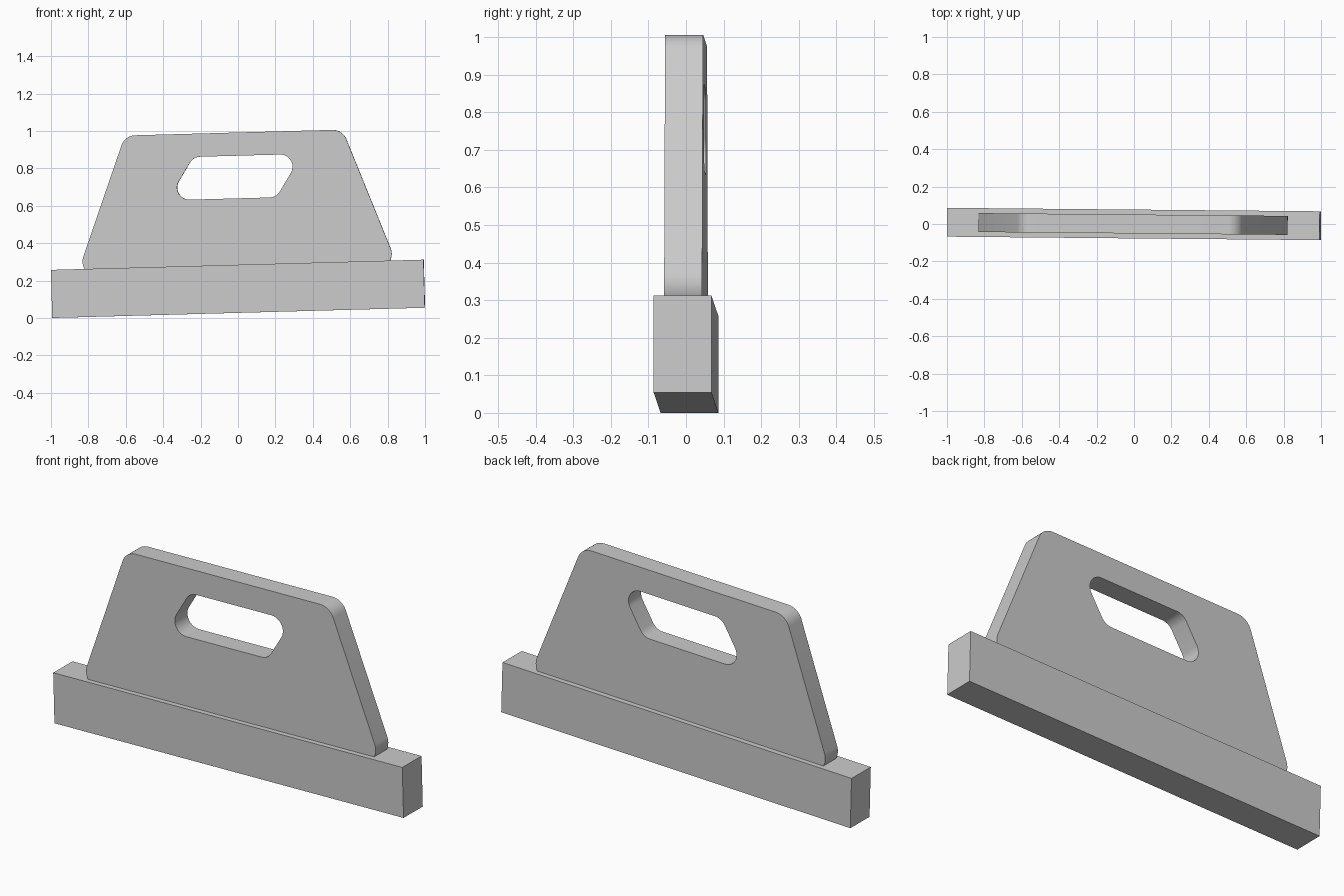
import bpy
from math import radians, pi, tan
from mathutils import Matrix, Vector

default = bpy.data.objects.get("Cube")
if default:
    bpy.data.objects.remove(default, do_unlink=True)

# One plain grey for the whole tool
grey = bpy.data.materials.new("plain grey")
grey.use_nodes = True
grey.diffuse_color = (0.6, 0.6, 0.6, 1)
grey.node_tree.nodes["Principled BSDF"].inputs["Base Color"].default_value = (0.6, 0.6, 0.6, 1)

# The tool rests with a slight tilt and turn
POSE = (Matrix.Translation((0.0035, 0, 0.0275))
        @ Matrix.Rotation(radians(-0.53), 4, "Z")
        @ Matrix.Rotation(radians(-1.57), 4, "Y"))

BAR_LENGTH, BAR_DEPTH, BAR_HEIGHT = 1.993, 0.154, 0.257
PLATE_DEPTH = 0.101


def rounded(corners, radius, steps=10):
    """Round every corner of a closed 2D outline with an arc."""
    outline = []
    for i, corner in enumerate(corners):
        p = Vector(corner)
        a = (Vector(corners[i - 1]) - p).normalized()
        b = (Vector(corners[(i + 1) % len(corners)]) - p).normalized()
        half = a.angle(b) / 2
        start = p + a * (radius / tan(half))
        centre = p + (a + b).normalized() * (start - p).length / (a.dot((a + b).normalized()))
        sweep = pi - 2 * half
        sign = 1 if a.x * b.y - a.y * b.x < 0 else -1
        for k in range(steps + 1):
            turn = Matrix.Rotation(sign * sweep * k / steps, 2)
            outline.append(centre + turn @ (start - centre))
    return outline


# Base bar
bpy.ops.mesh.primitive_cube_add(size=1)
bar = bpy.context.object
bar.name = "base_bar"
bar.data.transform(Matrix.Translation((0, 0, BAR_HEIGHT / 2))
                   @ Matrix.Diagonal((BAR_LENGTH, BAR_DEPTH, BAR_HEIGHT, 1)))
bar.matrix_world = POSE
bar.data.materials.append(grey)

# Handle plate: tapered outline with a slanted grip slot
plate_corners = [(-0.862, 0.215), (0.862, 0.215), (0.582, 0.964), (-0.582, 0.964)]
slot_corners = [(-0.363, 0.612), (0.219, 0.612), (0.363, 0.84), (-0.219, 0.84)]
curve = bpy.data.curves.new("handle_plate", "CURVE")
curve.dimensions = "2D"
curve.fill_mode = "BOTH"
curve.extrude = PLATE_DEPTH / 2
for corners, radius in ((plate_corners, 0.08), (slot_corners, 0.065)):
    points = rounded(corners, radius)
    spline = curve.splines.new("POLY")
    spline.points.add(len(points) - 1)
    for point, co in zip(spline.points, points):
        point.co = (co.x, co.y, 0, 1)
    spline.use_cyclic_u = True
plate = bpy.data.objects.new("handle_plate", curve)
bpy.context.collection.objects.link(plate)
plate.matrix_world = POSE @ Matrix.Rotation(pi / 2, 4, "X")
curve.materials.append(grey)

# Turn the plate into a clean mesh with smooth corners and sharp rims
bpy.ops.object.select_all(action="DESELECT")
plate.select_set(True)
bpy.context.view_layer.objects.active = plate
bpy.ops.object.convert(target="MESH")
bpy.ops.object.mode_set(mode="EDIT")
bpy.ops.mesh.select_all(action="SELECT")
bpy.ops.mesh.remove_doubles(threshold=0.0001)
bpy.ops.mesh.normals_make_consistent(inside=False)
bpy.ops.object.mode_set(mode="OBJECT")
bpy.ops.object.shade_smooth_by_angle(angle=radians(30))
